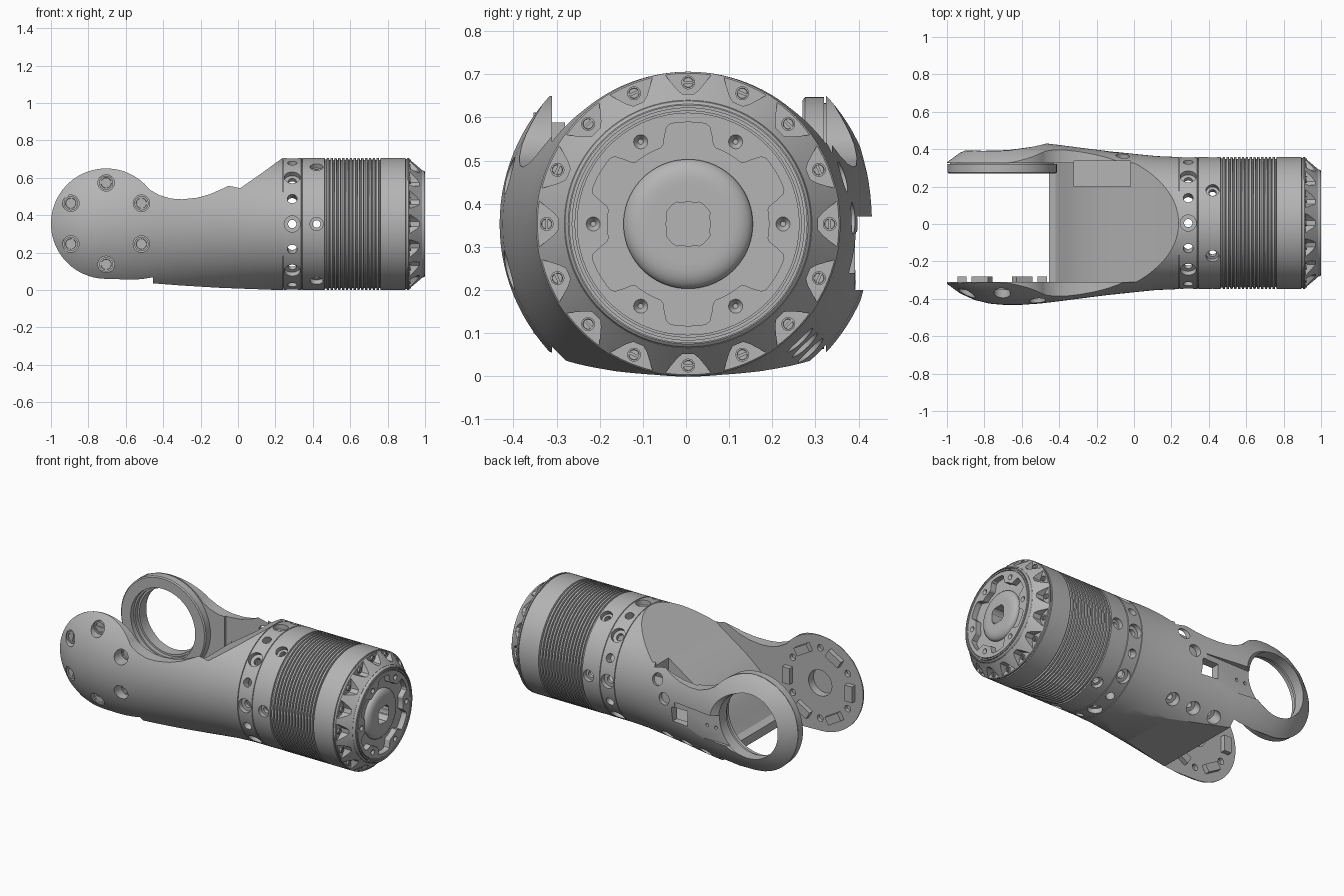
import bpy, bmesh
from math import sin, cos, pi, radians
from mathutils import Matrix, Vector

if "Cube" in bpy.data.objects:
    bpy.data.objects.remove(bpy.data.objects["Cube"], do_unlink=True)

metal = bpy.data.materials.new("grey_metal")
metal.use_nodes = True
GREY = (0.46, 0.46, 0.46, 1)
metal.diffuse_color = GREY
for node in metal.node_tree.nodes:
    if node.type == 'BSDF_PRINCIPLED':
        node.inputs["Base Color"].default_value = GREY

CY, CZ, R = 0.005, 0.353, 0.353      # barrel axis and radius
PX, PZ = -0.705, 0.355               # pivot of the two arms
FRONT, BACK = (0, -1, 0), (0, 1, 0)


def frame(origin, direction):
    """Local z along direction, local y up where possible."""
    q = Vector(direction).to_track_quat('Z', 'Y')
    return Matrix.Translation(origin) @ q.to_matrix().to_4x4()


def radial(x, degrees):
    a = radians(degrees)
    return frame((x, CY, CZ), (0, cos(a), sin(a)))


AXIS = frame((0, CY, CZ), (1, 0, 0))


def lathe(bm, profile, mat, segs=32, loop=False):
    """Revolve (distance, radius) pairs round local z; capped unless loop."""
    rings = [[bm.verts.new(mat @ Vector((r * cos(2 * pi * i / segs), r * sin(2 * pi * i / segs), t)))
              for i in range(segs)] for t, r in profile]
    pairs = list(zip(rings, rings[1:]))
    if loop:
        pairs.append((rings[-1], rings[0]))
    else:
        bm.faces.new(rings[0][::-1])
        bm.faces.new(rings[-1])
    for a, b in pairs:
        for i in range(segs):
            j = (i + 1) % segs
            bm.faces.new((a[i], a[j], b[j], b[i]))


def prism(bm, points, t0, t1, mat=Matrix.Identity(4)):
    low = [bm.verts.new(mat @ Vector((x, y, t0))) for x, y in points]
    high = [bm.verts.new(mat @ Vector((x, y, t1))) for x, y in points]
    bm.faces.new(low[::-1])
    bm.faces.new(high)
    n = len(points)
    for i in range(n):
        j = (i + 1) % n
        bm.faces.new((low[i], low[j], high[j], high[i]))


def rect(x0, x1, y0, y1):
    return [(x0, y0), (x1, y0), (x1, y1), (x0, y1)]


def lobed(n, low, high, phase):
    """Closed outline that steps between two radii n times."""
    pts = []
    for i in range(144):
        a = 2 * pi * i / 144
        r = low + (high - low) * min(1, max(0, 0.5 + 1.5 * cos(n * (a - phase))))
        pts.append((r * cos(a), r * sin(a)))
    return pts


def screw(bm, mat, t, r):
    lathe(bm, [(t - 0.02, r), (t, r), (t, r * 0.75), (t - 0.006, r * 0.7)], mat, 24)
    prism(bm, rect(-r * 0.72, r * 0.72, -r * 0.2, r * 0.2), t - 0.01, t - 0.001, mat)


def finish(name, bm):
    bmesh.ops.recalc_face_normals(bm, faces=bm.faces[:])
    mesh = bpy.data.meshes.new(name)
    bm.to_mesh(mesh)
    bm.free()
    ob = bpy.data.objects.new(name, mesh)
    bpy.context.scene.collection.objects.link(ob)
    return ob


def boolean(ob, bm, op='DIFFERENCE'):
    cutter = finish("cutter", bm)
    cutter.hide_render = True
    mod = ob.modifiers.new("cut", 'BOOLEAN')
    mod.object, mod.operation, mod.solver = cutter, op, 'EXACT'
    bpy.context.view_layer.update()
    dg = bpy.context.evaluated_depsgraph_get()
    mesh = bpy.data.meshes.new_from_object(ob.evaluated_get(dg))
    ob.modifiers.clear()
    ob.data = mesh
    bpy.data.objects.remove(cutter, do_unlink=True)


parts = []

# Forked housing: flared shell trimmed by the side outline
bm = bmesh.new()
lathe(bm, [(-1.04, 0.29), (-1, 0.325), (-0.93, 0.376), (-0.85, 0.412), (-0.77, 0.431), (-0.7, 0.437),
           (-0.6, 0.437), (-0.5, 0.43), (-0.4, 0.418), (-0.3, 0.405), (-0.15, 0.386), (0, 0.37),
           (0.12, 0.358), (0.24, R)], AXIS, 112)
housing = finish("forked_housing", bm)
parts.append(housing)

bm = bmesh.new()
outline = [(0.3, 0.74), (0.2, 0.69), (0.1, 0.637), (0, 0.585), (-0.08, 0.543), (-0.15, 0.512), (-0.22, 0.493),
           (-0.3, 0.485), (-0.36, 0.489), (-0.42, 0.507)]
for i in range(57):
    a = radians(38 + 230 * i / 56)
    outline.append((PX + 0.295 * cos(a), PZ + 0.295 * sin(a)))
outline += [(-0.55, 0.055), (-0.47, 0.037), (-0.3, 0.024), (-0.1, 0.012), (0.24, -0.001), (0.3, -0.003)]
side = frame((0, 0, 0), FRONT)
prism(bm, outline, -0.7, 0.7, side)
boolean(housing, bm, 'INTERSECT')

# Gap between the arms, with a floor that sweeps down from the barrel
bm = bmesh.new()
floor = [(-0.455, 0.09), (-0.42, 0.11), (-0.385, 0.17), (-0.345, 0.25), (-0.29, 0.325), (-0.2, 0.4),
         (-0.1, 0.468), (0, 0.536), (0.12, 0.62), (0.24, 0.707), (0.3, 0.75)]
prism(bm, [(-1.2, -0.2), (-0.455, -0.2)] + floor + [(0.3, 1.1), (-1.2, 1.1)], -0.325, 0.31, side)
boolean(housing, bm)

# Well beside the rear arm, then the flat ring face, ring bore and neck recess
bm = bmesh.new()
prism(bm, rect(-0.32, -0.02, 0.2, 0.338), 0.23, 1.1)
boolean(housing, bm)
rear = frame((PX, 0, PZ), BACK)
for profile in ([(0.4, 0.2), (0.44, 0.25), (0.7, 0.25)], [(0.25, 0.2), (0.8, 0.2)]):
    bm = bmesh.new()
    lathe(bm, profile, rear, 72)
    boolean(housing, bm)
bm = bmesh.new()
prism(bm, rect(-0.62, -0.2, 0.392, 0.7), 0.2, 0.37)
boolean(housing, bm)

# Holes of the housing
bolts = [(PX + 0.218 * cos(radians(a)), PZ + 0.218 * sin(radians(a))) for a in range(30, 390, 60)]
bm = bmesh.new()
for x, z in bolts:
    lathe(bm, [(0.29, 0.02), (0.34, 0.02), (0.34, 0.044), (0.6, 0.044)], frame((x, 0, z), FRONT))
lathe(bm, [(0.28, 0.08), (0.36, 0.08)], frame((PX, 0, PZ), FRONT), 48)
for x, angle in ((-0.06, 17), (-0.12, 2)):
    lathe(bm, [(0.352, 0.037), (0.6, 0.037)], radial(x, angle))
for x in (-0.06, -0.2, -0.34):
    lathe(bm, [(0.3, 0.018), (0.335, 0.018), (0.335, 0.04), (0.6, 0.04)], radial(x, -46))
prism(bm, rect(-0.285, -0.175, 0.3, 0.6), 0.24, 0.335)
for x in (-0.42, -0.48):
    lathe(bm, [(0.36, 0.01), (0.6, 0.01)], frame((x, 0, 0.285), BACK), 16)
boolean(housing, bm)

# Screws and locating pads of the front arm
bm = bmesh.new()
for x, z in bolts:
    screw(bm, frame((x, 0, z), FRONT) @ Matrix.Rotation(x * 9, 4, 'Z'), 0.354, 0.038)
parts.append(finish("arm_screws", bm))
bm = bmesh.new()
for k in range(6):
    turn = frame((PX, 0, PZ), FRONT) @ Matrix.Rotation(k * pi / 3, 4, 'Z')
    prism(bm, rect(0.19, 0.24, -0.05, 0.05), 0.28, 0.315, turn)
parts.append(finish("arm_pads", bm))

# Inner flange of the rear ring
bm = bmesh.new()
lathe(bm, [(0.27, 0.222), (0.27, 0.285), (0.276, 0.292), (0.32, 0.292), (0.32, 0.278), (0.335, 0.278),
           (0.335, 0.212), (0.3, 0.212), (0.3, 0.222)], rear, 72, True)
parts.append(finish("ring_flange", bm))

# Hollow barrel with seams and cooling ribs
profile = [(0.2, 0.3), (0.238, 0.346), (0.242, 0.346), (0.244, R), (0.338, R), (0.34, 0.349), (0.343, 0.349),
           (0.345, R), (0.463, R), (0.465, 0.345), (0.473, 0.345)]
for i in range(14):
    x = 0.475 + 0.0205 * i
    profile += [(x, R), (x + 0.011, R), (x + 0.013, 0.343), (x + 0.0185, 0.343)]
profile += [(0.763, R), (0.895, R), (0.897, 0.347), (0.904, 0.347), (0.904, 0.3)]
bm = bmesh.new()
lathe(bm, profile, AXIS, 112, True)
barrel = finish("ribbed_barrel", bm)
parts.append(barrel)
bm = bmesh.new()
for k in range(16):
    big = [(0.26, 0.022), (0.322, 0.022), (0.322, 0.043), (0.5, 0.043)]
    lathe(bm, [(0.26, 0.026), (0.5, 0.026)] if k % 2 else big, radial(0.29, 22.5 * k), 24)
for k in range(6):
    lathe(bm, [(0.26, 0.02), (0.325, 0.02), (0.325, 0.035), (0.5, 0.035)], radial(0.42, 60 * k), 24)
boolean(barrel, bm)

# Toothed crown with a screw in every pocket
bm = bmesh.new()
lathe(bm, [(0.85, 0.305), (0.902, 0.34), (0.904, R), (0.912, R), (0.985, 0.287), (0.985, 0.27), (0.94, 0.27)],
      AXIS, 112)
crown = finish("toothed_crown", bm)
parts.append(crown)
pockets, screws = bmesh.new(), bmesh.new()
half = [(0.072, 0.37), (0.05, 0.341), (0.026, 0.312), (0.013, 0.301)]
wedge = [(-u, v) for u, v in half] + half[::-1]
for k in range(16):
    turn = AXIS @ Matrix.Rotation(k * pi / 8, 4, 'Z')
    prism(pockets, wedge, 0.916, 1.1, turn)
    screw(screws, turn @ Matrix.Translation((0, 0.328, 0)), 0.926, 0.016)
boolean(crown, pockets)
parts.append(finish("crown_screws", screws))

# End plate with ring grooves, lobed recess and dimples
bm = bmesh.new()
lathe(bm, [(0.93, 0.286), (0.988, 0.286), (0.996, 0.283), (1, 0.278), (1, 0.275), (0.988, 0.275), (0.988, 0.27),
           (1, 0.27), (1, 0.262), (0.99, 0.262), (0.99, 0.258), (1, 0.258), (1, 0.25)], AXIS, 96)
plate = finish("end_plate", bm)
parts.append(plate)
bm = bmesh.new()
prism(bm, lobed(6, 0.187, 0.236, pi / 6), 0.965, 1.1, AXIS)
for k in range(6):
    spot = AXIS @ Matrix.Rotation(k * pi / 3, 4, 'Z') @ Matrix.Translation((0.22, 0, 0))
    lathe(bm, [(0.985, 0.006), (1.001, 0.017), (1.1, 0.017)], spot, 24)
boolean(plate, bm)

# Rounded hub, and a notched bore through everything at the end
bm = bmesh.new()
lathe(bm, [(0.945, 0.15), (0.972, 0.15), (0.98, 0.146), (0.988, 0.137), (0.994, 0.124), (0.997, 0.108), (0.997, 0.09)],
      AXIS, 72)
hub = finish("end_hub", bm)
parts.append(hub)
for ob in (crown, plate, hub):
    bm = bmesh.new()
    prism(bm, lobed(4, 0.051, 0.057, pi / 4), 0.88, 1.1, AXIS)
    boolean(ob, bm)

# Material and shading
bpy.ops.object.select_all(action='DESELECT')
for ob in parts:
    ob.data.materials.clear()
    ob.data.materials.append(metal)
    ob.select_set(True)
bpy.context.view_layer.objects.active = housing
bpy.ops.object.shade_smooth_by_angle(angle=radians(28))
